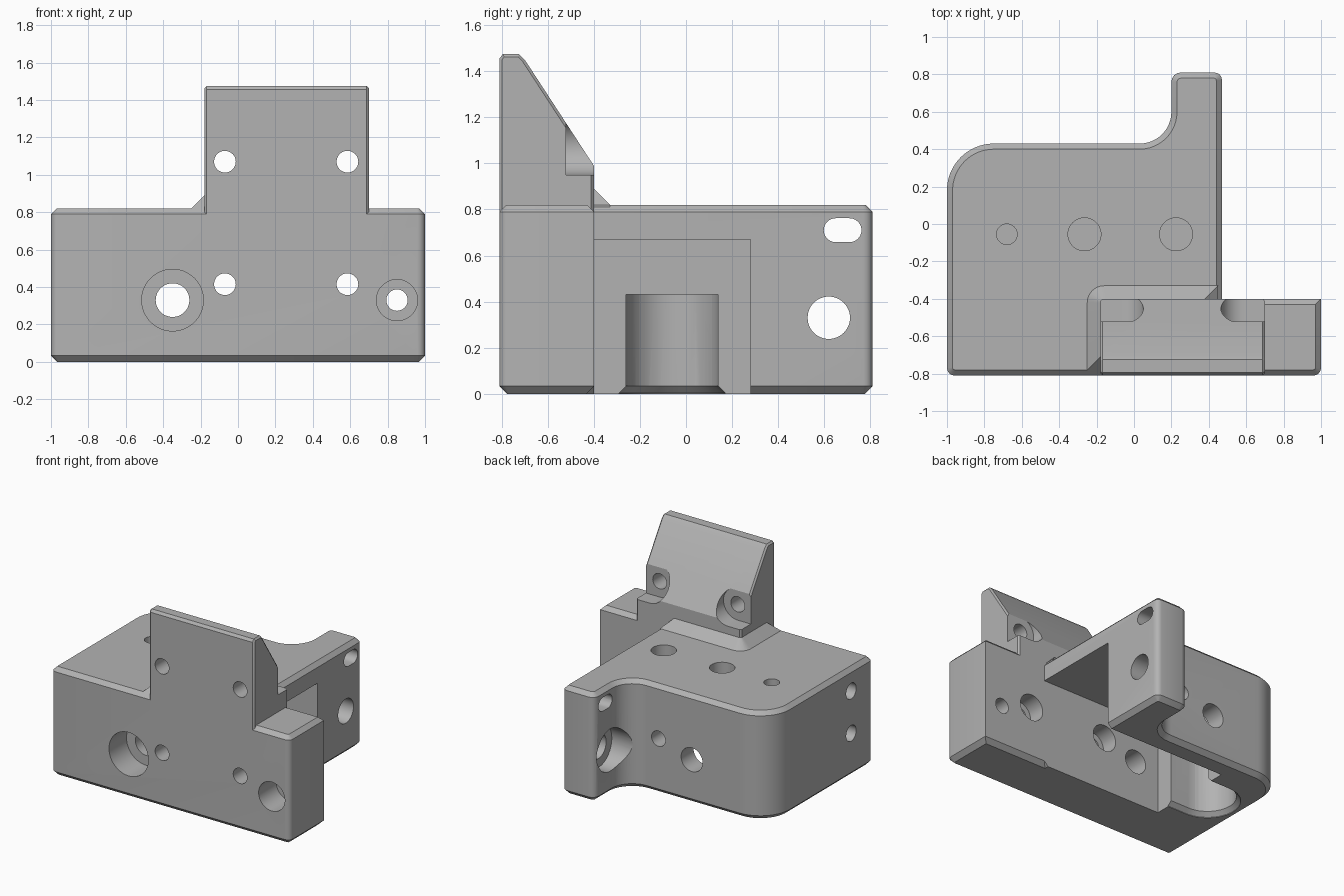
import bpy, bmesh
from math import sin, cos, radians
from mathutils import Vector

cube = bpy.data.objects.get("Cube")
if cube:
    bpy.data.objects.remove(cube, do_unlink=True)

grey = bpy.data.materials.new("machined grey")
grey.use_nodes = True
grey.diffuse_color = (0.45, 0.45, 0.45, 1)
grey.node_tree.nodes["Principled BSDF"].inputs["Base Color"].default_value = (0.45, 0.45, 0.45, 1)

PLACE = {"x": lambda u, v, w: (w, u, v),
         "y": lambda u, v, w: (u, w, v),
         "z": lambda u, v, w: (u, v, w)}


def arc(cu, cv, r, a0, a1, n=12):
    steps = [radians(a0 + (a1 - a0) * i / n) for i in range(n + 1)]
    return [(cu + r * cos(a), cv + r * sin(a)) for a in steps]


def rect(u0, u1, v0, v1):
    return [(u0, v0), (u1, v0), (u1, v1), (u0, v1)]


def inset(outline, d):
    """Move a counter-clockwise outline inwards by d with mitred corners."""
    pts = [Vector(p) for p in outline]
    moved = []
    for i, p in enumerate(pts):
        e0 = (p - pts[i - 1]).normalized()
        e1 = (pts[(i + 1) % len(pts)] - p).normalized()
        n0, n1 = Vector((-e0.y, e0.x)), Vector((-e1.y, e1.x))
        moved.append(p + (n0 + n1) * (d / (1 + n0.dot(n1))))
    return moved


def prism(name, outline, axis, lo, hi, low=0, high=0):
    """Extrude an outline along an axis, with optional chamfers on each end."""
    levels = [(lo + low, 0), (hi - high, 0)]
    if low:
        levels.insert(0, (lo, low))
    if high:
        levels.append((hi, high))
    bm = bmesh.new()
    rings = [[bm.verts.new(PLACE[axis](u, v, w)) for u, v in inset(outline, d)]
             for w, d in levels]
    bm.faces.new(rings[0][::-1])
    bm.faces.new(rings[-1])
    for a, b in zip(rings, rings[1:]):
        for i in range(len(a)):
            bm.faces.new((a[i - 1], a[i], b[i], b[i - 1]))
    bmesh.ops.recalc_face_normals(bm, faces=bm.faces)
    mesh = bpy.data.meshes.new(name)
    bm.to_mesh(mesh)
    bm.free()
    mesh.materials.append(grey)
    obj = bpy.data.objects.new(name, mesh)
    bpy.context.scene.collection.objects.link(obj)
    return obj


def volume(bm):
    return bm.calc_volume() if bm.faces else 0


def combine(tool, operation):
    """Join or cut the body, taking the first solver that gives a sound solid."""
    before = bmesh.new()
    before.from_mesh(body.data)
    mod = body.modifiers.new("combine", "BOOLEAN")
    mod.operation = operation
    mod.object = tool
    for solver in ("EXACT", "MANIFOLD", "FLOAT"):
        mod.solver = solver
        bpy.context.view_layer.update()
        after = bmesh.new()
        after.from_object(body, bpy.context.evaluated_depsgraph_get())
        ratio = volume(after) / volume(before)
        sound = 0.6 < ratio < 1 if operation == "DIFFERENCE" else 1 < ratio < 1.6
        if sound:
            after.to_mesh(body.data)
        after.free()
        if sound:
            break
    before.free()
    body.modifiers.remove(mod)
    bpy.data.objects.remove(tool, do_unlink=True)


def cut(outline, axis, lo, hi, high=0):
    combine(prism("cutter", outline, axis, lo, hi, 0, high), "DIFFERENCE")


def drill(u, v, r, axis, lo, hi):
    cut(arc(u, v, r, 0, 352.5, 47), axis, lo, hi)


# Main block with front plate and rear arm
plan = (arc(-0.96, -0.77, 0.04, 180, 270, 4)
        + arc(0.96, -0.77, 0.04, 270, 360, 4)
        + [(1, -0.4), (0.47, -0.4)]
        + arc(0.43, 0.77, 0.04, 0, 90, 4)
        + arc(0.25, 0.76, 0.05, 90, 180, 4)
        + arc(0.03, 0.6, 0.17, 360, 270)
        + arc(-0.75, 0.18, 0.25, 90, 180, 16))
body = prism("bracket_body", plan, "z", 0, 0.82, 0.033, 0.03)

# Upright clamp plate with sloping back
upright = [(-0.81, 0.72), (-0.4, 0.72), (-0.4, 0.99), (-0.7, 1.45),
           (-0.725, 1.475), (-0.795, 1.475), (-0.81, 1.455)]
combine(prism("upright", upright, "x", -0.18, 0.7, 0.012, 0.012), "UNION")

# Sloped gusset around the foot of the upright
gusset = [(-0.25, -0.78), (0.45, -0.78), (0.45, -0.33)] + arc(-0.16, -0.42, 0.09, 90, 180, 8)
combine(prism("gusset", gusset, "z", 0.72, 0.89, 0, 0.07), "UNION")

# Side pocket and the deeper round-ended slot with flared mouth
cut(rect(-0.55, 0.8, -0.4, 0.28), "z", -0.2, 0.67)
for grow, top, chamfer in ((0, 0.43, 0), (0.03, 0.034, 0.03)):
    slot = arc(-0.71, -0.06, 0.2 + grow, 90, 270, 24) + [(-0.4, -0.26 - grow), (-0.4, 0.14 + grow)]
    cut(slot, "z", -0.2, top, chamfer)

# Screw seats in the back of the upright, open towards its sides
right_seat = arc(-0.07, 1.07, 0.12, -90, 90, 20) + [(-0.35, 1.19), (-0.35, 0.95)]
left_seat = arc(0.585, 1.07, 0.12, 90, 270, 20) + [(0.9, 0.95), (0.9, 1.19)]
for seat in (right_seat, left_seat):
    cut(seat, "y", -0.52, -0.2)

# Four plate screw holes, the lower pair counterbored from behind
for x in (-0.07, 0.585):
    drill(x, 1.07, 0.058, "y", -1, 0)
    drill(x, 0.415, 0.058, "y", -1, 1)
    drill(x, 0.415, 0.1, "y", -0.53, -0.3)

# Counterbored mounting holes in the front
for x, r, bore in ((-0.35, 0.09, 0.165), (0.85, 0.057, 0.11)):
    drill(x, 0.33, r, "y", -1, 1)
    drill(x, 0.33, bore, "y", -1, -0.6)

# Blind holes in the top
for x, r, depth in ((-0.68, 0.055, 0.2), (-0.265, 0.088, 0.11), (0.225, 0.088, 0.11)):
    drill(x, -0.055, r, "z", 0.82 - depth, 1)

# Arm holes: round counterbored hole and oblong hole
drill(0.62, 0.33, 0.092, "x", 0, 0.7)
drill(0.62, 0.33, 0.16, "x", -0.1, 0.3)
cut(arc(0.71, 0.71, 0.052, -90, 90) + arc(0.65, 0.71, 0.052, 90, 270), "x", 0, 0.7)

# Blind holes in the right wall
for z in (0.65, 0.33):
    drill(-0.55, z, 0.06, "x", -1.2, -0.75)

# Smooth the round surfaces, keep machined edges sharp
bpy.ops.object.select_all(action="DESELECT")
body.select_set(True)
bpy.context.view_layer.objects.active = body
bpy.ops.object.shade_smooth_by_angle(angle=radians(28))
